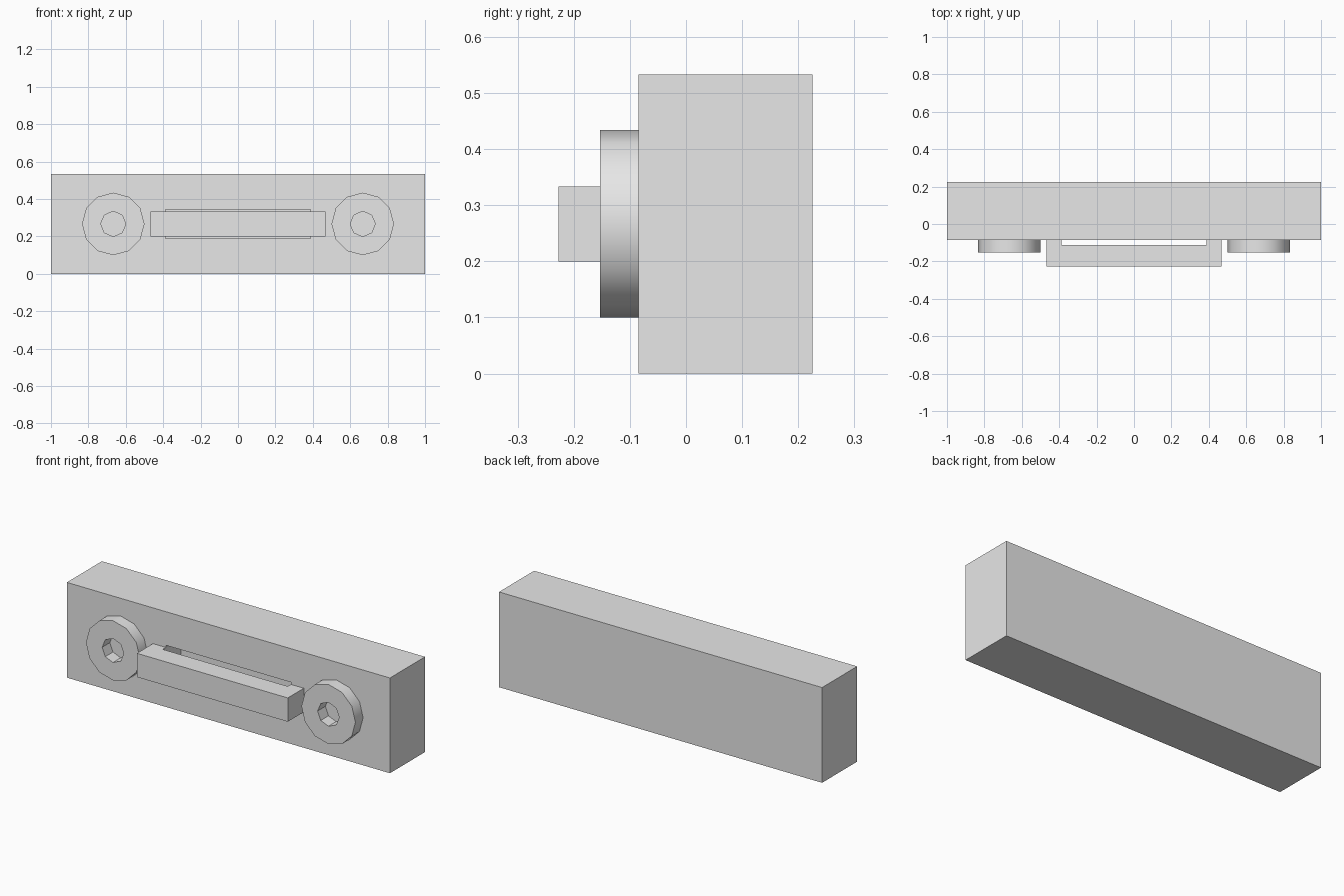
import bpy, bmesh, math
from mathutils import Matrix, Vector

cube = bpy.data.objects.get("Cube")
if cube:
    bpy.data.objects.remove(cube, do_unlink=True)

grey = bpy.data.materials.new("light_grey")
grey.use_nodes = True
grey.diffuse_color = (0.8, 0.8, 0.8, 1)
grey.node_tree.nodes["Principled BSDF"].inputs["Base Color"].default_value = (0.8, 0.8, 0.8, 1)

FRONT = -0.085   # front plane of the body
MID = 0.267      # height of the centre line


def finish(name, bm):
    bmesh.ops.recalc_face_normals(bm, faces=bm.faces)
    mesh = bpy.data.meshes.new(name)
    bm.to_mesh(mesh)
    bm.free()
    mesh.materials.append(grey)
    obj = bpy.data.objects.new(name, mesh)
    bpy.context.collection.objects.link(obj)
    return obj


def extrude(bm, faces, offset):
    new = bmesh.ops.extrude_face_region(bm, geom=faces)["geom"]
    verts = [g for g in new if isinstance(g, bmesh.types.BMVert)]
    bmesh.ops.translate(bm, vec=offset, verts=verts)


# Body: block with a rectangular pocket behind the handle
bm = bmesh.new()
size = Matrix.Diagonal((2, 0.31, 0.533, 1))
bmesh.ops.create_cube(bm, size=1, matrix=Matrix.Translation((0, 0.07, 0.2665)) @ size)
front = min(bm.faces, key=lambda f: f.calc_center_median().y)
bmesh.ops.inset_individual(bm, faces=[front], thickness=0.1)
for v in front.verts:
    v.co.x = math.copysign(0.387, v.co.x)
    v.co.z = MID + math.copysign(0.078, v.co.z - MID)
pocket = bmesh.ops.extrude_discrete_faces(bm, faces=[front])["faces"][0]
bmesh.ops.translate(bm, vec=(0, 0.133, 0), verts=pocket.verts)
finish("body", bm)

# Handle: shallow bracket profile, extruded upward
bm = bmesh.new()
half = [(0.467, -0.227), (0.467, FRONT), (0.387, FRONT), (0.387, -0.113)]
outline = half + [(-x, y) for x, y in reversed(half)]
face = bm.faces.new([bm.verts.new((x, y, 0.2)) for x, y in outline])
extrude(bm, [face], Vector((0, 0, 0.133)))
finish("handle", bm)


# Knobs: twelve-sided discs with an eight-sided socket
def ring(bm, radius, sides):
    verts = [bm.verts.new((radius * math.cos(math.tau * i / sides), FRONT,
                           MID + radius * math.sin(math.tau * i / sides)))
             for i in range(sides)]
    return [bm.edges.new((verts[i - 1], verts[i])) for i in range(sides)]


for side, x in (("left", 0.667), ("right", -0.667)):
    bm = bmesh.new()
    edges = ring(bm, 0.167, 12) + ring(bm, 0.067, 8)
    bmesh.ops.triangle_fill(bm, edges=edges, use_beauty=True, normal=(0, -1, 0))
    extrude(bm, bm.faces[:], Vector((0, -0.068, 0)))
    knob = finish(side + "_knob", bm)
    knob.location.x = x
    bpy.ops.object.select_all(action="DESELECT")
    knob.select_set(True)
    bpy.context.view_layer.objects.active = knob
    bpy.ops.object.shade_smooth_by_angle(angle=math.radians(35))
